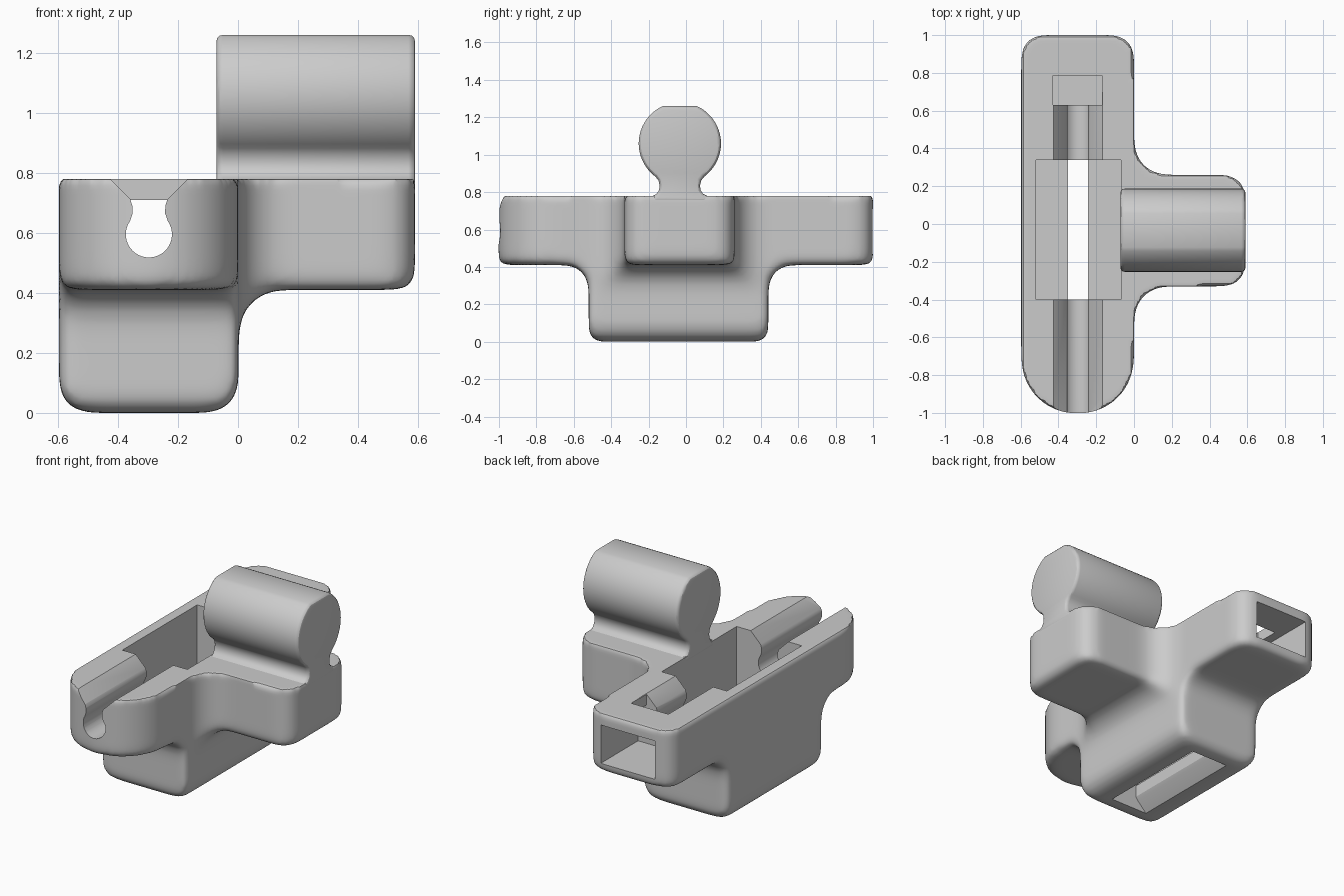
import bpy, bmesh, math
from mathutils import Vector

cube = bpy.data.objects.get("Cube")
if cube:
    bpy.data.objects.remove(cube, do_unlink=True)

grey = bpy.data.materials.new("plain grey")
grey.use_nodes = True
grey.diffuse_color = (0.6, 0.6, 0.6, 1)
grey.node_tree.nodes["Principled BSDF"].inputs["Base Color"].default_value = (0.6, 0.6, 0.6, 1)


def rounded(corners, steps=10):
    """Turn (u, v, radius) corners into an outline with true arcs."""
    out = []
    for i, (u, v, r) in enumerate(corners):
        p = Vector((u, v))
        if r == 0:
            out.append((u, v))
            continue
        a = (Vector(corners[i - 1][:2]) - p).normalized()
        b = (Vector(corners[(i + 1) % len(corners)][:2]) - p).normalized()
        half = a.angle(b) / 2
        centre = p + (a + b).normalized() * (r / math.sin(half))
        t = r / math.tan(half)
        start, end = p + a * t - centre, p + b * t - centre
        sweep = math.pi - 2 * half
        for k in range(steps + 1):
            f = k / steps
            d = (start * math.sin((1 - f) * sweep) + end * math.sin(f * sweep)) / math.sin(sweep)
            out.append(tuple(centre + d))
    return out


def prism(name, outline, axis, lo, hi):
    """Extrude an outline along one axis."""
    place = {"x": lambda u, v, w: (w, u, v),
             "y": lambda u, v, w: (u, w, v),
             "z": lambda u, v, w: (u, v, w)}[axis]
    bm = bmesh.new()
    ends = [[bm.verts.new(place(u, v, w)) for u, v in outline] for w in (lo, hi)]
    n = len(outline)
    for end in ends:
        bm.faces.new(end)
    for i in range(n):
        j = (i + 1) % n
        bm.faces.new((ends[0][i], ends[0][j], ends[1][j], ends[1][i]))
    bmesh.ops.recalc_face_normals(bm, faces=bm.faces)
    mesh = bpy.data.meshes.new(name)
    bm.to_mesh(mesh)
    bm.free()
    mesh.materials.append(grey)
    obj = bpy.data.objects.new(name, mesh)
    bpy.context.collection.objects.link(obj)
    return obj


def box(name, x, y, z):
    return prism(name, [(x[0], y[0]), (x[1], y[0]), (x[1], y[1]), (x[0], y[1])], "z", *z)


helpers = []


def combine(obj, helper, operation):
    helper.hide_render = True
    helpers.append(helper)
    mod = obj.modifiers.new(helper.name, "BOOLEAN")
    mod.operation = operation
    mod.solver = "EXACT"
    mod.object = helper


def soften(obj, voxel, rounds):
    """Remesh evenly, then relax so every edge is rounded."""
    mod = obj.modifiers.new("even mesh", "REMESH")
    mod.mode = "VOXEL"
    mod.voxel_size = voxel
    mod.use_smooth_shade = True
    mod = obj.modifiers.new("round edges", "SMOOTH")
    mod.factor = 0.5
    mod.iterations = rounds


def finish(obj):
    """Apply the modifiers and shade smooth with sharp edges kept."""
    bpy.ops.object.select_all(action="DESELECT")
    obj.select_set(True)
    bpy.context.view_layer.objects.active = obj
    bpy.ops.object.convert(target="MESH")
    bpy.ops.object.shade_smooth_by_angle(angle=math.radians(30))


# Body: plan outline trimmed by the front and side outlines
body = prism("body", rounded([
    (-0.597, -1.004, 0.29), (0, -1.004, 0.29), (0, -0.33, 0.17), (0.59, -0.33, 0.11),
    (0.59, 0.26, 0.11), (0, 0.26, 0.17), (0, 1, 0.11), (-0.597, 1, 0.11)]), "z", -0.1, 1.2)
combine(body, prism("front_outline", rounded([
    (-0.599, 0, 0.1), (0.002, 0, 0.1), (0.002, 0.41, 0.14), (0.594, 0.41, 0.05),
    (0.594, 1.1, 0), (-0.599, 1.1, 0)]), "y", -1.3, 1.3), "INTERSECT")
combine(body, prism("side_outline", rounded([
    (-0.52, 0, 0.05), (0.44, 0, 0.05), (0.44, 0.41, 0.12), (1.2, 0.41, 0),
    (1.2, 1.15, 0), (-1.2, 1.15, 0), (-1.2, 0.41, 0), (-0.52, 0.41, 0.12)]), "x", -0.8, 0.8), "INTERSECT")
soften(body, 0.02, 25)
combine(body, box("top_trim", (-1, 1), (-1.4, 1.4), (0.78, 2)), "DIFFERENCE")
soften(body, 0.015, 4)

# Keyhole channel: chamfered mouth, narrow neck, round bottom
mid = -0.297
radius, centre_z = 0.077, 0.595
half = [(0.15, 0.8), (0.13, 0.78), (0.062, 0.712), (0.055, 0.69), (0.054, 0.665)]
half += [(radius * math.cos(math.radians(a)), centre_z + radius * math.sin(math.radians(a)))
         for a in range(35, -90, -10)]
outline = [(mid + u, v) for u, v in half] + [(mid - u, v) for u, v in reversed(half)]
combine(body, prism("channel_cut", outline, "y", -1.2, 0.7), "DIFFERENCE")

# Deep pocket with a flared slot through its floor
combine(body, box("pocket_cut", (-0.52, -0.07), (-0.4, 0.34), (0.16, 1)), "DIFFERENCE")
flare = [(0.15, -0.02), (0.13, 0), (0.065, 0.066), (0.053, 0.085), (0.053, 0.25)]
outline = [(mid + u, v) for u, v in flare] + [(mid - u, v) for u, v in reversed(flare)]
combine(body, prism("slot_cut", outline, "y", -0.399, 0.339), "DIFFERENCE")

# Back opening and the window above it
combine(body, box("back_cut", (-0.485, -0.11), (0.63, 1.2), (0.47, 0.71)), "DIFFERENCE")
combine(body, box("window_cut", (-0.428, -0.17), (0.631, 0.785), (0.6, 1)), "DIFFERENCE")
finish(body)

# Bulb rail: round head with a flat top on a waisted neck
head_y, head_z, head_r = -0.033, 1.06, 0.22
half = [(0.15, 0.74), (0.15, 0.778), (0.125, 0.79), (0.111, 0.81), (0.108, 0.835), (0.114, 0.862), (0.13, 0.882)]
half += [(head_r * math.cos(math.radians(a)), head_z + head_r * math.sin(math.radians(a)))
         for a in range(-48, 66, 6)]
half.append((0.09, 1.26))
outline = [(head_y + u, v) for u, v in half] + [(head_y - u, v) for u, v in reversed(half)]
rail = prism("bulb_rail", outline, "x", -0.072, 0.59)
bevel = rail.modifiers.new("soft ends", "BEVEL")
bevel.width = 0.022
bevel.segments = 3
bevel.limit_method = "ANGLE"
bevel.angle_limit = math.radians(65)
finish(rail)

for helper in helpers:
    bpy.data.objects.remove(helper, do_unlink=True)
